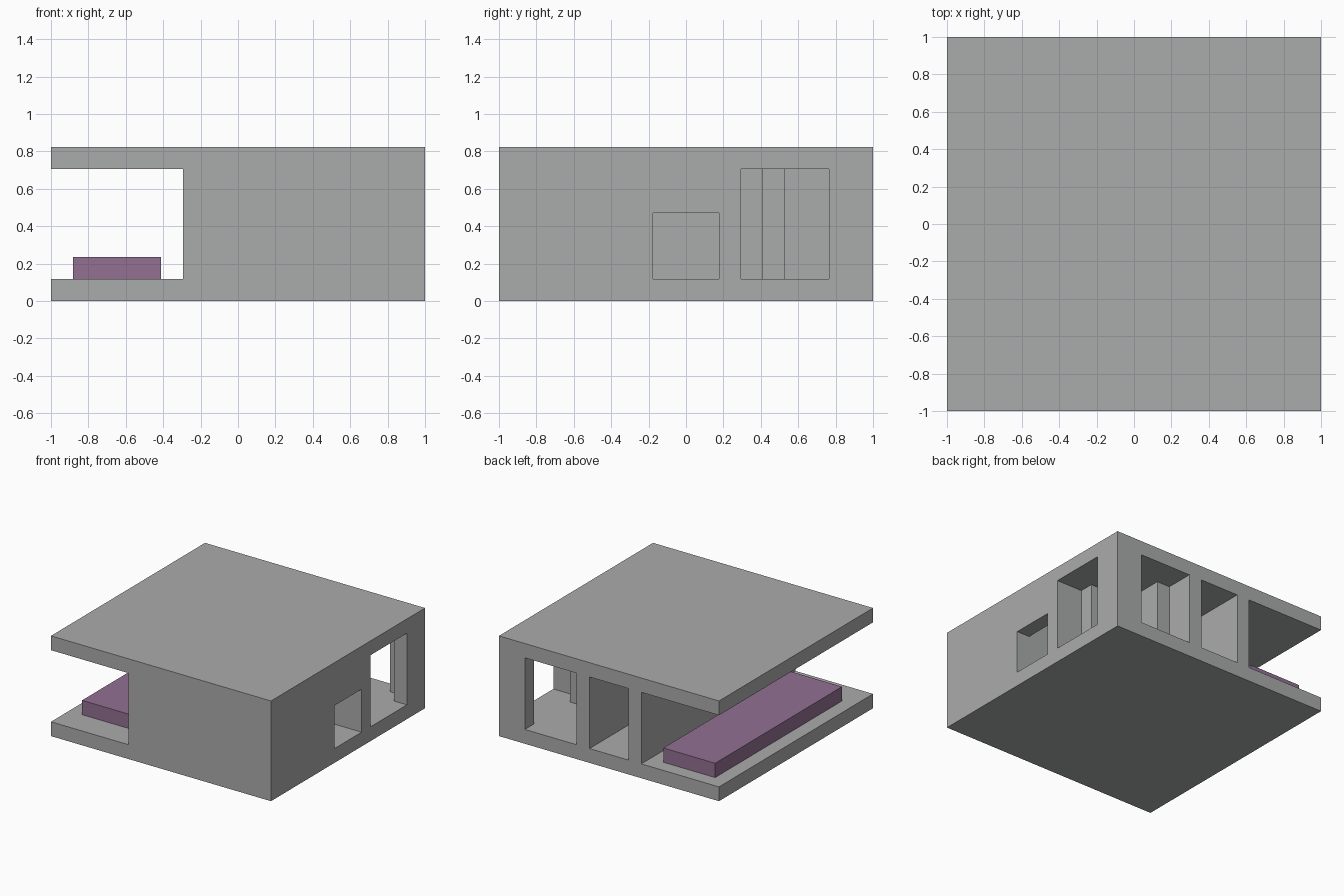
import bpy
import bmesh

# Everything sits on a modular grid, 17 modules wide
UNIT = 2 / 17
FLOOR, CEILING, TOP = 1, 6, 7

cube = bpy.data.objects.get("Cube")
if cube:
    bpy.data.objects.remove(cube, do_unlink=True)


def make_material(name, rgb):
    mat = bpy.data.materials.new(name)
    mat.use_nodes = True
    mat.diffuse_color = (*rgb, 1)
    mat.node_tree.nodes["Principled BSDF"].inputs["Base Color"].default_value = (*rgb, 1)
    return mat


def rect(x0, x1, y0, y1):
    return [(x0, y0), (x1, y0), (x1, y1), (x0, y1)]


def prism(name, plan, z0, z1, mat):
    """Extrude a floor plan, given in modules, between two heights."""
    bm = bmesh.new()
    base = bm.faces.new([bm.verts.new((x * UNIT - 1, y * UNIT - 1, z0 * UNIT)) for x, y in plan])
    side = bmesh.ops.extrude_face_region(bm, geom=[base])
    moved = [g for g in side["geom"] if isinstance(g, bmesh.types.BMVert)]
    bmesh.ops.translate(bm, vec=(0, 0, (z1 - z0) * UNIT), verts=moved)
    bmesh.ops.recalc_face_normals(bm, faces=bm.faces)
    mesh = bpy.data.meshes.new(name)
    bm.to_mesh(mesh)
    bm.free()
    mesh.materials.append(mat)
    obj = bpy.data.objects.new(name, mesh)
    bpy.context.collection.objects.link(obj)
    return obj


def carve(body, name, plan, z0, z1, mat):
    """Cut a prism out of the body, then discard the cutter."""
    cutter = prism(name, plan, z0, z1, mat)
    cutter.hide_render = True
    mod = body.modifiers.new(name, "BOOLEAN")
    mod.operation = "DIFFERENCE"
    mod.solver = "EXACT"
    mod.object = cutter
    bpy.context.view_layer.objects.active = body
    bpy.ops.object.modifier_apply(modifier=mod.name)
    bpy.data.objects.remove(cutter, do_unlink=True)


grey = make_material("concrete grey", (0.40, 0.41, 0.405))
purple = make_material("muted purple", (0.29, 0.162, 0.29))

# Solid building block: floor, walls and roof in one piece
building = prism("building", rect(0, 17, 0, 17), 0, TOP, grey)

# Open bay along the -x side
carve(building, "bay", rect(-1, 6, -1, 18), FLOOR, CEILING, grey)

# L-shaped corridor, open at the back
corridor = [(7, 7), (16, 7), (16, 10), (10, 10), (10, 18), (7, 18)]
carve(building, "corridor", corridor, FLOOR, CEILING, grey)

# Low window at the side end of the corridor
carve(building, "window", rect(15, 18, 7, 10), FLOOR, 4, grey)

# Corner room with stepped inner wall and two doorways, mirrored on the diagonal
half = [(13, 13), (13, 12), (15, 12), (15, 11), (18, 11), (18, 15), (16, 15), (16, 16)]
mirrored = [(y, x) for x, y in reversed(half[1:-1])]
carve(building, "corner_room", half + mirrored, FLOOR, CEILING, grey)

# Long low bench in the open bay
prism("bench", rect(1, 5, 2, 16), FLOOR, 2, purple)
